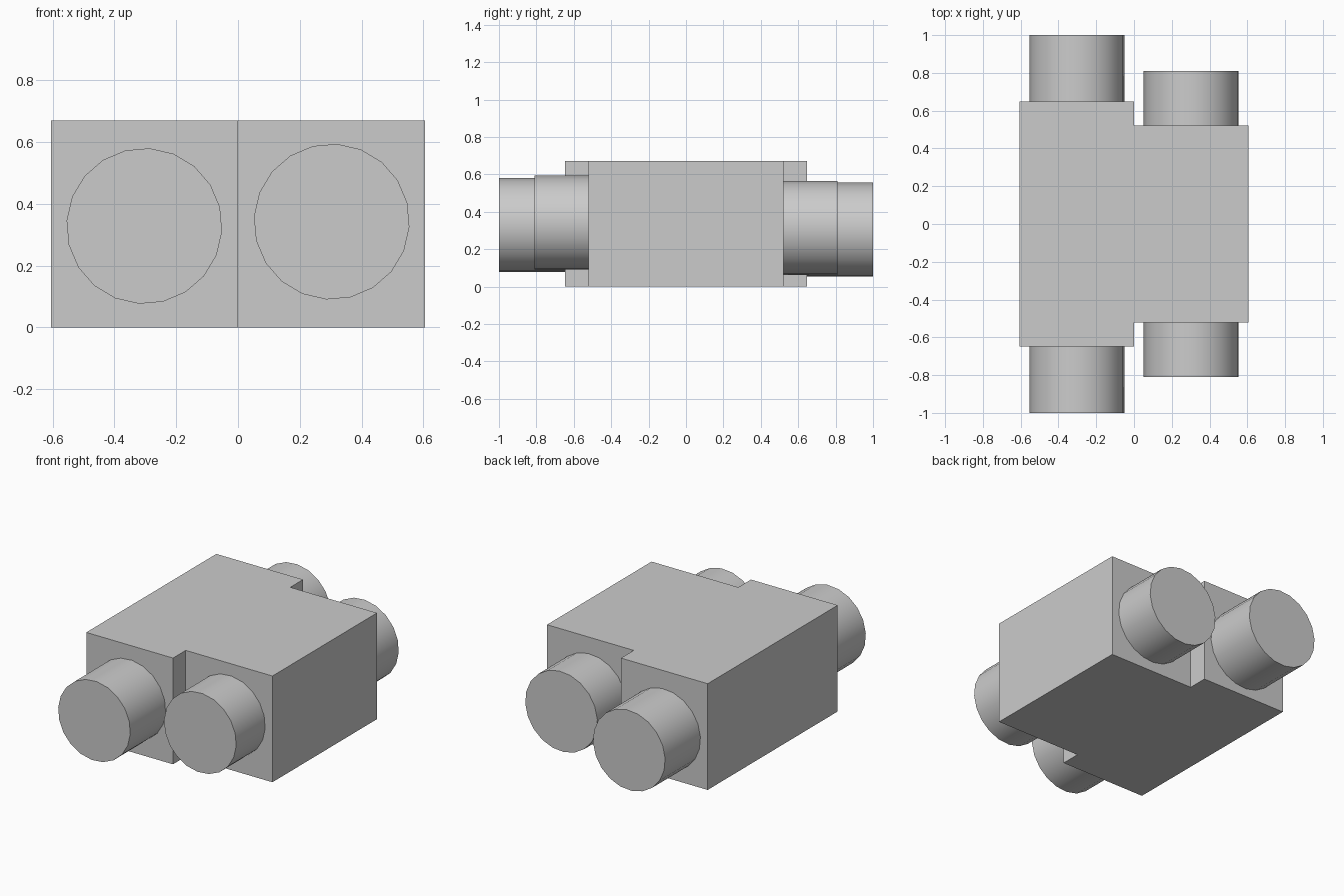
import bpy
import math

if "Cube" in bpy.data.objects:
    bpy.data.objects.remove(bpy.data.objects["Cube"], do_unlink=True)

# Plain grey finish
grey = bpy.data.materials.new("light_grey")
grey.use_nodes = True
color = (0.6, 0.6, 0.6, 1)
grey.diffuse_color = color
grey.node_tree.nodes["Principled BSDF"].inputs["Base Color"].default_value = color

HALF_WIDTH, HEIGHT, RADIUS = 0.605, 0.67, 0.252
LONG, SHORT = 0.648, 0.521  # half lengths of the two halves of the body

# Stepped body: an outline extruded upward
half = [(-HALF_WIDTH, -LONG), (0, -LONG), (0, -SHORT), (HALF_WIDTH, -SHORT)]
outline = half + [(x, -y) for x, y in reversed(half)]
n = len(outline)
verts = [(x, y, z) for z in (0, HEIGHT) for x, y in outline]
faces = [list(range(n))[::-1], list(range(n, 2 * n))]
faces += [[i, (i + 1) % n, n + (i + 1) % n, n + i] for i in range(n)]
mesh = bpy.data.meshes.new("body")
mesh.from_pydata(verts, [], faces)
mesh.materials.append(grey)
body = bpy.data.objects.new("body", mesh)
bpy.context.collection.objects.link(body)


def port(name, x, z, y_wall, y_end):
    """Round port from the body wall out to its flat end."""
    bpy.ops.mesh.primitive_cylinder_add(
        vertices=20, radius=RADIUS, depth=abs(y_end - y_wall),
        location=(x, (y_wall + y_end) / 2, z),
        rotation=(math.pi / 2, math.radians(4), 0))
    obj = bpy.context.object
    obj.name = name
    obj.data.materials.append(grey)
    bpy.ops.object.shade_smooth_by_angle(angle=math.radians(35))


# Long ports on the right half, short ports on the left half
port("front_right_port", -0.303, 0.328, -LONG, -1)
port("front_left_port", 0.303, 0.342, -SHORT, -0.81)
port("back_right_port", -0.303, 0.304, LONG, 1)
port("back_left_port", 0.303, 0.314, SHORT, 0.81)
